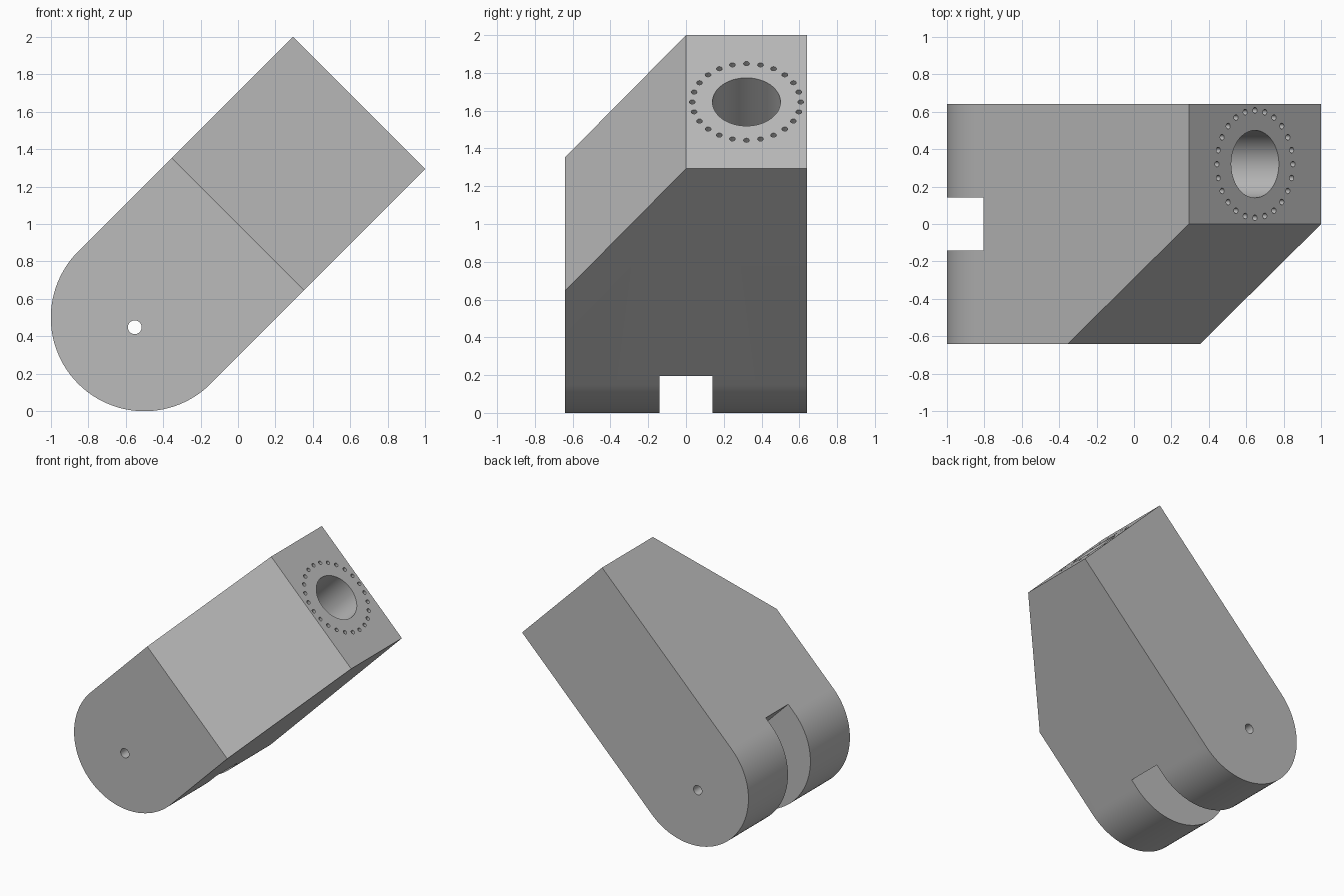
import bpy, bmesh, math
from mathutils import Matrix, Vector

if "Cube" in bpy.data.objects:
    bpy.data.objects.remove(bpy.data.objects["Cube"])

R = 0.5            # radius of the rounded end
L = 1.6213         # rounded end centre to flat end
W = 0.64           # half thickness
BEVEL = 0.707      # where the slanted front face starts
BORE_Y = 0.32      # centre of the bored end face

# Tilted frame: local x runs along the block, origin at the rounded end centre
FRAME = Matrix.Translation((-0.5, 0, 0.5)) @ Matrix.Rotation(-math.pi / 4, 4, 'Y')

grey = bpy.data.materials.new("grey")
grey.diffuse_color = (0.5, 0.5, 0.5, 1)
grey.use_nodes = True
grey.node_tree.nodes["Principled BSDF"].inputs["Base Color"].default_value = grey.diffuse_color


def make(name, bm):
    bmesh.ops.recalc_face_normals(bm, faces=bm.faces)
    me = bpy.data.meshes.new(name)
    bm.to_mesh(me)
    bm.free()
    me.materials.append(grey)
    ob = bpy.data.objects.new(name, me)
    bpy.context.collection.objects.link(ob)
    ob.matrix_world = FRAME
    return ob


def add_cylinder(bm, center, radius, depth, axis, segs):
    rot = Matrix.Rotation(math.pi / 2, 4, axis)
    bmesh.ops.create_cone(bm, cap_ends=True, segments=segs, radius1=radius, radius2=radius,
                          depth=depth, matrix=Matrix.Translation(center) @ rot)


# Block: rounded profile extruded through the thickness
bm = bmesh.new()
N = 48
pts = [(L, R)]
for i in range(N + 1):
    a = math.pi / 2 + math.pi * i / N
    pts.append((R * math.cos(a), R * math.sin(a)))
pts.append((L, -R))
face = bm.faces.new([bm.verts.new((x, -W, z)) for x, z in pts])
ext = bmesh.ops.extrude_face_region(bm, geom=[face])
bmesh.ops.translate(bm, vec=(0, 2 * W, 0),
                    verts=[v for v in ext["geom"] if isinstance(v, bmesh.types.BMVert)])

# Slanted front face towards the flat end
cut = bmesh.ops.bisect_plane(bm, geom=bm.verts[:] + bm.edges[:] + bm.faces[:],
                             plane_co=(L, 0, 0), plane_no=Vector((W, BEVEL - L, 0)).normalized(),
                             clear_outer=True)
bmesh.ops.contextual_create(bm, geom=[e for e in cut["geom_cut"]
                                      if isinstance(e, bmesh.types.BMEdge)])
block = make("hinge_block", bm)

# Slot across the rounded end
bm = bmesh.new()
bmesh.ops.create_cube(bm, size=1, matrix=Matrix.Translation((-0.43, 0, 0))
                      @ Matrix.Diagonal((1, 0.283, 1.4, 1)))
slot = make("slot_cutter", bm)

# Pin hole through both cheeks
bm = bmesh.new()
add_cylinder(bm, (-0.073, 0, 0), 0.037, 3, 'X', 32)
pin = make("pin_hole_cutter", bm)

# Large blind bore with a ring of small holes in the flat end
bm = bmesh.new()
add_cylinder(bm, (L, BORE_Y, 0), 0.18, 1.4, 'Y', 64)
for i in range(24):
    a = math.tau * i / 24
    add_cylinder(bm, (L, BORE_Y + 0.287 * math.cos(a), 0.287 * math.sin(a)),
                 0.0155, 0.4, 'Y', 12)
bores = make("bore_cutter", bm)

# Cut everything out of the block
bpy.context.view_layer.objects.active = block
block.select_set(True)
for cutter in (slot, pin, bores):
    mod = block.modifiers.new(cutter.name, 'BOOLEAN')
    mod.object = cutter
    mod.operation = 'DIFFERENCE'
    mod.solver = 'EXACT'
    bpy.ops.object.modifier_apply(modifier=mod.name)
    bpy.data.objects.remove(cutter)

bpy.ops.object.shade_smooth_by_angle(angle=math.radians(31))
